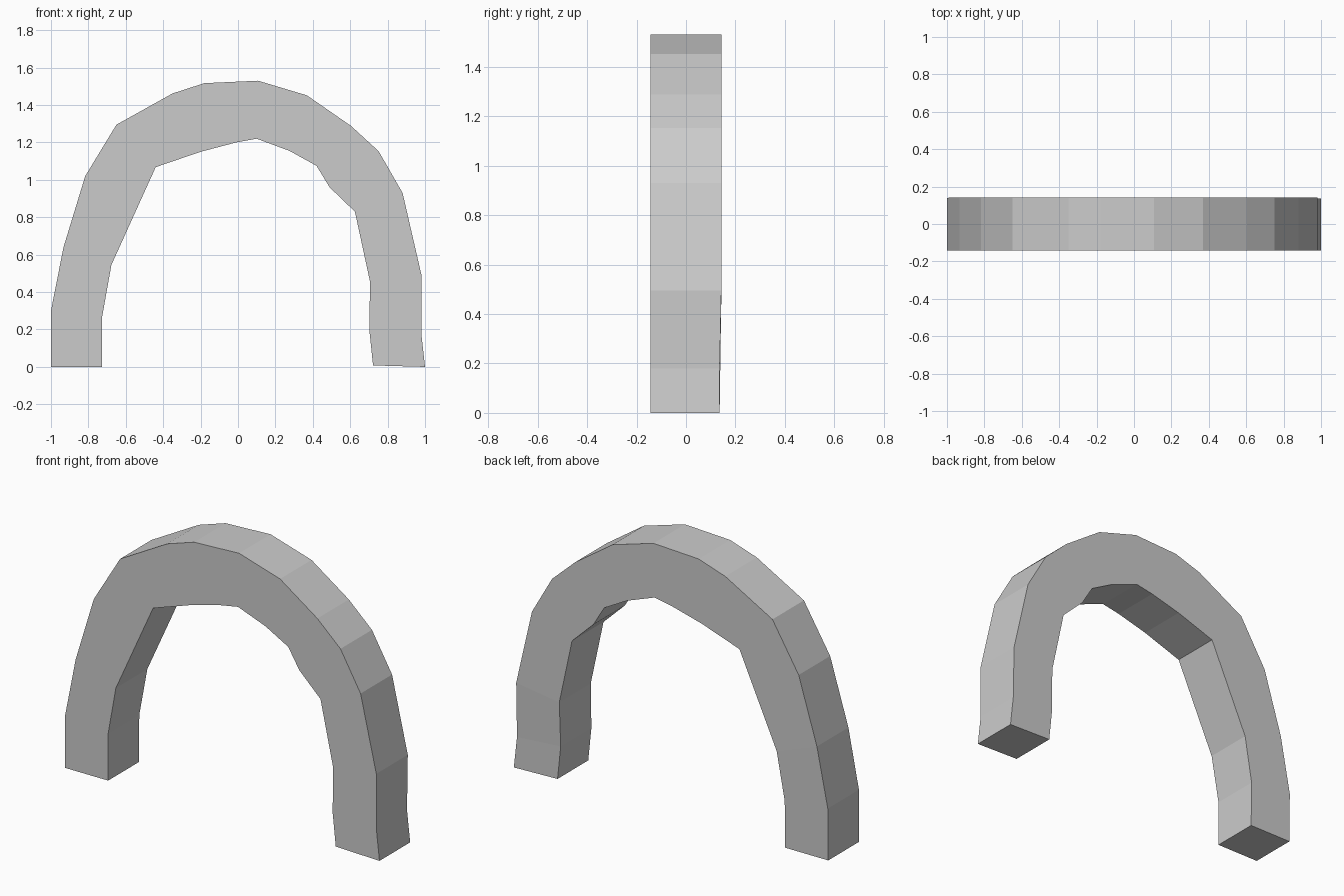
import bpy, bmesh

if "Cube" in bpy.data.objects:
    bpy.data.objects.remove(bpy.data.objects["Cube"])

# Arch stations from left foot to right foot: outer and inner edge points (x, z)
outer = [(-1, 0), (-1, 0.3), (-0.933, 0.64), (-0.817, 1.02), (-0.65, 1.295),
         (-0.35, 1.462), (-0.18, 1.517), (0.107, 1.53), (0.368, 1.452),
         (0.605, 1.288), (0.752, 1.153), (0.88, 0.93), (0.98, 0.495),
         (0.98, 0.18), (1, 0)]
inner = [(-0.726, 0), (-0.726, 0.27), (-0.677, 0.545), (-0.44, 1.068),
         (-0.2, 1.15), (-0.01, 1.2), (0.1, 1.22), (0.275, 1.155),
         (0.42, 1.075), (0.49, 0.96), (0.625, 0.83), (0.706, 0.455),
         (0.702, 0.2), (0.722, 0.008)]


def back_y(z):
    # The back face leans in slightly at the feet
    return 0.136 if z < 0.25 else 0.14 if z < 0.4 else 0.143


bm = bmesh.new()


def edge_loop(points, is_back):
    return [bm.verts.new((x, back_y(z) if is_back else -0.143, z)) for x, z in points]


of, ob = edge_loop(outer, False), edge_loop(outer, True)
inf, inb = edge_loop(inner, False), edge_loop(inner, True)
# The wide left haunch shares one inner point between two outer points
for side in (inf, inb):
    side.insert(3, side[2])


def strip(a, b):
    for i in range(len(a) - 1):
        ring = list(dict.fromkeys((a[i], a[i + 1], b[i + 1], b[i])))
        if len(ring) > 2:
            bm.faces.new(ring)


# Front, top, back and underside strips, then the soles of the feet
strip(of, inf)
strip(ob, of)
strip(inb, ob)
strip(inf, inb)
for k in (0, -1):
    bm.faces.new((of[k], inf[k], inb[k], ob[k]))
bmesh.ops.recalc_face_normals(bm, faces=bm.faces[:])

mesh = bpy.data.meshes.new("arch")
bm.to_mesh(mesh)
bm.free()
arch = bpy.data.objects.new("arch", mesh)
bpy.context.collection.objects.link(arch)
